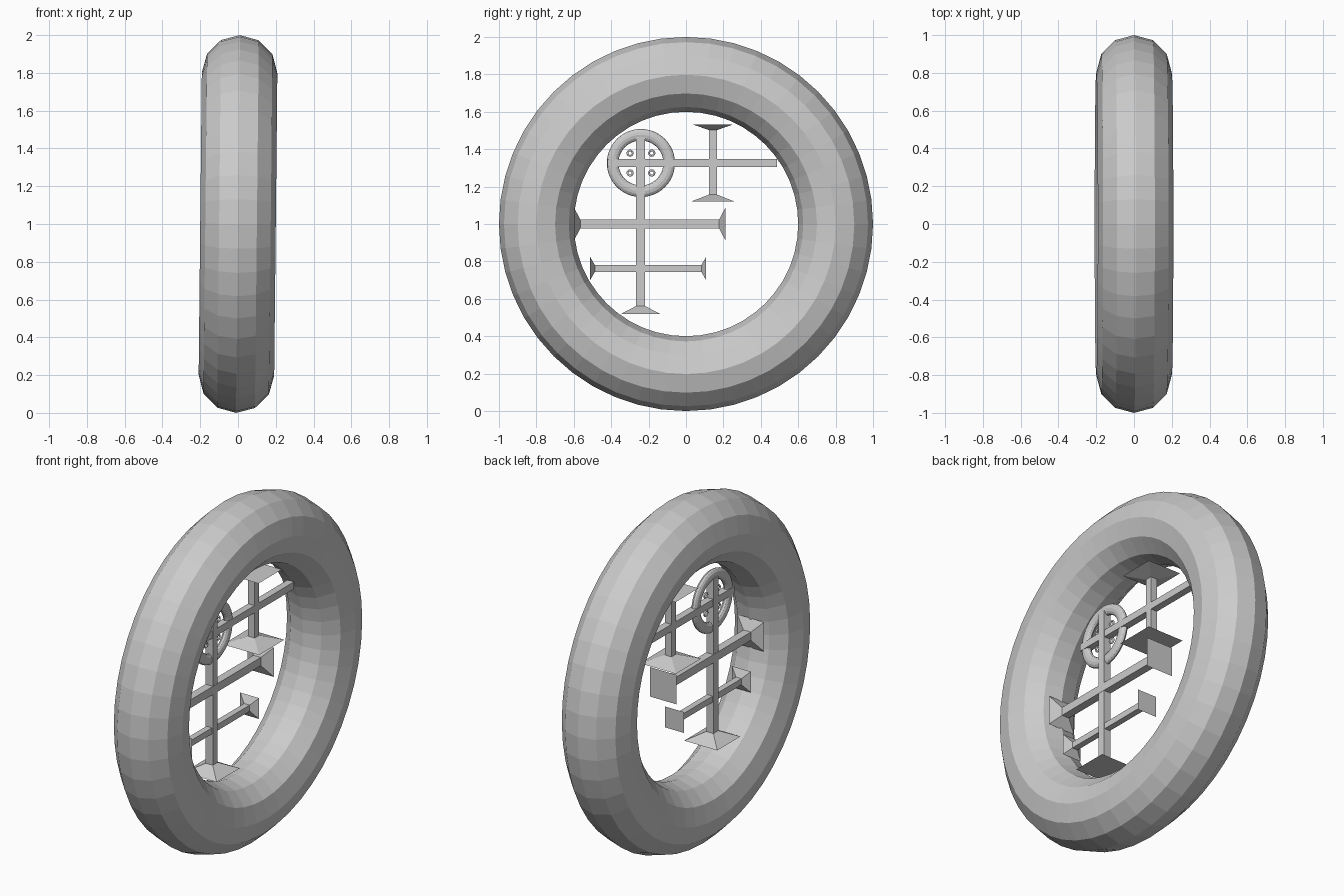
import bpy, bmesh, math
from mathutils import Vector

if "Cube" in bpy.data.objects:
    bpy.data.objects.remove(bpy.data.objects["Cube"])


def torus(name, loc, major, minor, thick=1.0, tilt=0.0, segs=48, sides=12):
    """Flat-faced ring whose axis points along x."""
    bpy.ops.mesh.primitive_torus_add(major_segments=segs, minor_segments=sides,
                                     major_radius=major, minor_radius=minor,
                                     location=loc, rotation=(0, math.pi / 2 + tilt, 0))
    ob = bpy.context.object
    ob.name = name
    ob.scale.z = thick
    return ob


def bar(name, axis, centre, stations):
    """Square bar along y or z, from (position, half width) stations."""
    bm = bmesh.new()
    rings = []
    for t, h in stations:
        ring = []
        for a, b in ((-1, -1), (1, -1), (1, 1), (-1, 1)):
            if axis == 'y':
                co = Vector((a * h, t, centre + b * h))
            else:
                co = Vector((a * h, centre + b * h, t))
            ring.append(bm.verts.new(co))
        rings.append(ring)
    for r0, r1 in zip(rings, rings[1:]):
        for i in range(4):
            j = (i + 1) % 4
            bm.faces.new((r0[i], r0[j], r1[j], r1[i]))
    bm.faces.new(rings[0])
    bm.faces.new(rings[-1])
    bmesh.ops.recalc_face_normals(bm, faces=bm.faces)
    me = bpy.data.meshes.new(name)
    bm.to_mesh(me)
    bm.free()
    ob = bpy.data.objects.new(name, me)
    bpy.context.collection.objects.link(ob)
    return ob


# Large outer ring, leaning very slightly
torus("outer_ring", (0, 0, 1), 0.8, 0.2, tilt=math.radians(0.6))

# Main post with a flared foot
bar("main_post", 'z', -0.243, [(0.518, 0.107), (0.562, 0.023), (1.465, 0.023)])

# Cross arms with flared ends
bar("middle_arm", 'y', 1.0, [(-0.598, 0.086), (-0.565, 0.024), (0.177, 0.024), (0.21, 0.086)])
bar("lower_arm", 'y', 0.762, [(-0.512, 0.061), (-0.487, 0.018), (0.082, 0.018), (0.107, 0.061)])

# Plain upper arm and its flared crossing post
bar("upper_arm", 'y', 1.326, [(-0.42, 0.021), (0.487, 0.021)])
bar("short_post", 'z', 0.144, [(1.12, 0.117), (1.157, 0.021), (1.502, 0.021), (1.532, 0.107)])

# Small ring around the crossing
RY, RZ = -0.241, 1.326
torus("small_ring", (0, RY, RZ), 0.151, 0.031, thick=0.65)

# Four tiny rings between the spokes
for sy in (-1, 1):
    for sz in (-1, 1):
        torus("tiny_ring", (0, RY + sy * 0.058, RZ + sz * 0.053), 0.014, 0.005)
